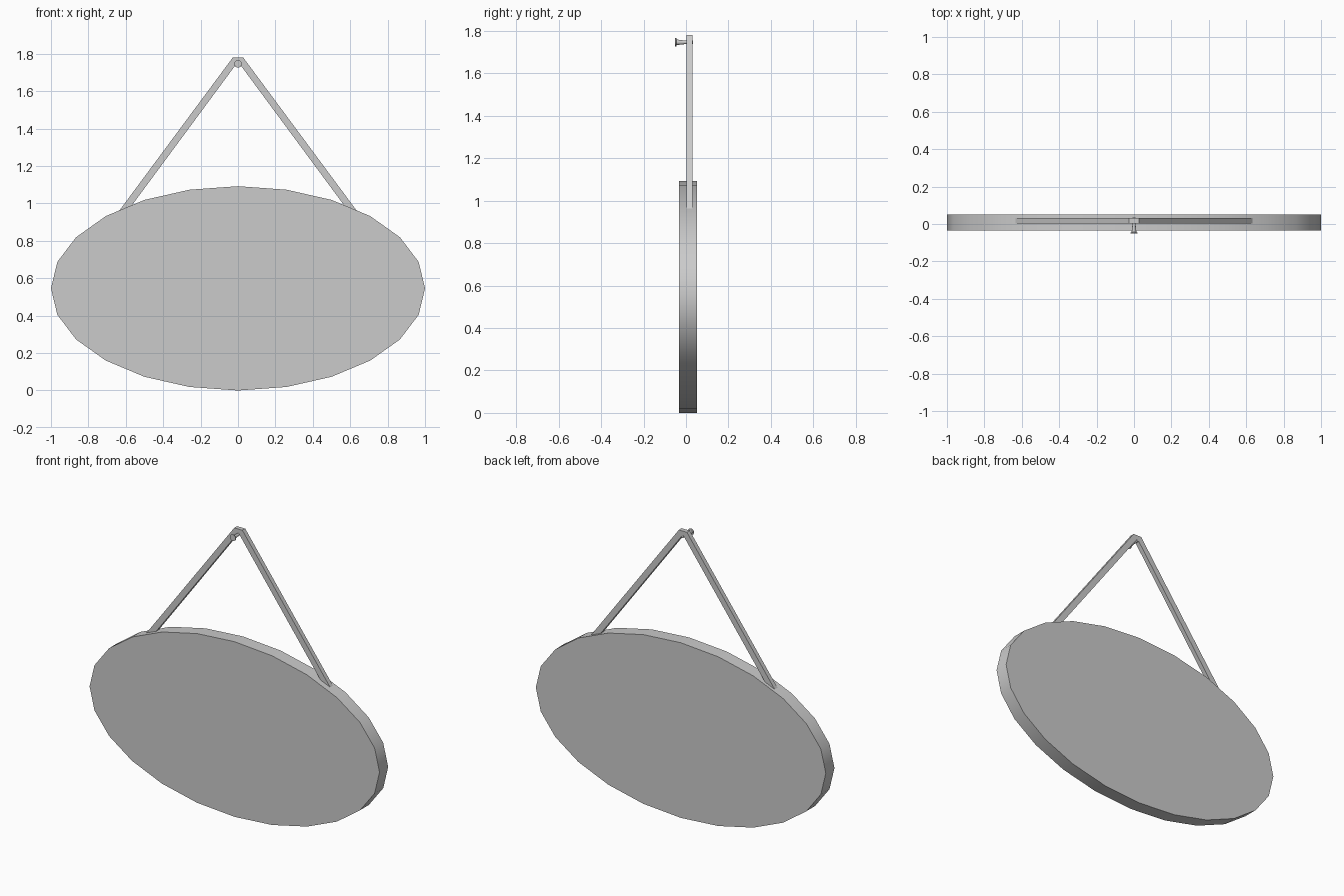
import bpy, bmesh, math

if "Cube" in bpy.data.objects:
    bpy.data.objects.remove(bpy.data.objects["Cube"])


def finish(name, bm, smooth_angle=None):
    bmesh.ops.recalc_face_normals(bm, faces=bm.faces)
    mesh = bpy.data.meshes.new(name)
    bm.to_mesh(mesh)
    bm.free()
    obj = bpy.data.objects.new(name, mesh)
    bpy.context.collection.objects.link(obj)
    if smooth_angle:
        mesh.polygons.foreach_set("use_smooth", [True] * len(mesh.polygons))
        mesh.set_sharp_from_angle(angle=math.radians(smooth_angle))
    return obj


def extrude_outline(name, outline, y0, y1, smooth_angle=None):
    """Solid made from an (x, z) outline running from y0 to y1."""
    bm = bmesh.new()
    front = bm.faces.new([bm.verts.new((x, y0, z)) for x, z in outline])
    res = bmesh.ops.extrude_face_region(bm, geom=[front], use_keep_orig=True)
    moved = [g for g in res["geom"] if isinstance(g, bmesh.types.BMVert)]
    bmesh.ops.translate(bm, verts=moved, vec=(0, y1 - y0, 0))
    return finish(name, bm, smooth_angle)


def lathe_y(name, profile, z, sides):
    """Solid of revolution about a y axis at height z, from (y, radius) pairs."""
    bm = bmesh.new()
    rings = []
    for y, r in profile:
        rings.append([bm.verts.new((r * math.cos(i * math.tau / sides), y,
                                    z + r * math.sin(i * math.tau / sides)))
                      for i in range(sides)])
    for a, b in zip(rings, rings[1:]):
        for i in range(sides):
            j = (i + 1) % sides
            bm.faces.new((a[i], a[j], b[j], b[i]))
    bm.faces.new(rings[0])
    bm.faces.new(rings[-1])
    return finish(name, bm, 40)


# Oval panel with 24 sides
oval = [(math.cos(i * math.tau / 24), 0.546 + 0.546 * math.sin(i * math.tau / 24))
        for i in range(24)]
extrude_outline("oval_panel", oval, -0.034, 0.051, 30)

# Hanging strap bent over the peg, mirrored about x = 0
outer = [(0.634, 0.962), (0.028, 1.78)]
inner = [(0.010, 1.744), (0.588, 0.962)]
strap = (outer + [(-x, z) for x, z in reversed(outer)]
         + [(-x, z) for x, z in reversed(inner)] + list(reversed(inner))[::-1])
extrude_outline("hanging_strap", strap, 0.003, 0.031)

# Peg with a flared head
lathe_y("wall_peg", [(-0.051, 0.02), (-0.046, 0.02), (-0.044, 0.013),
                     (0.0, 0.008), (0.034, 0.008)], 1.746, 12)
